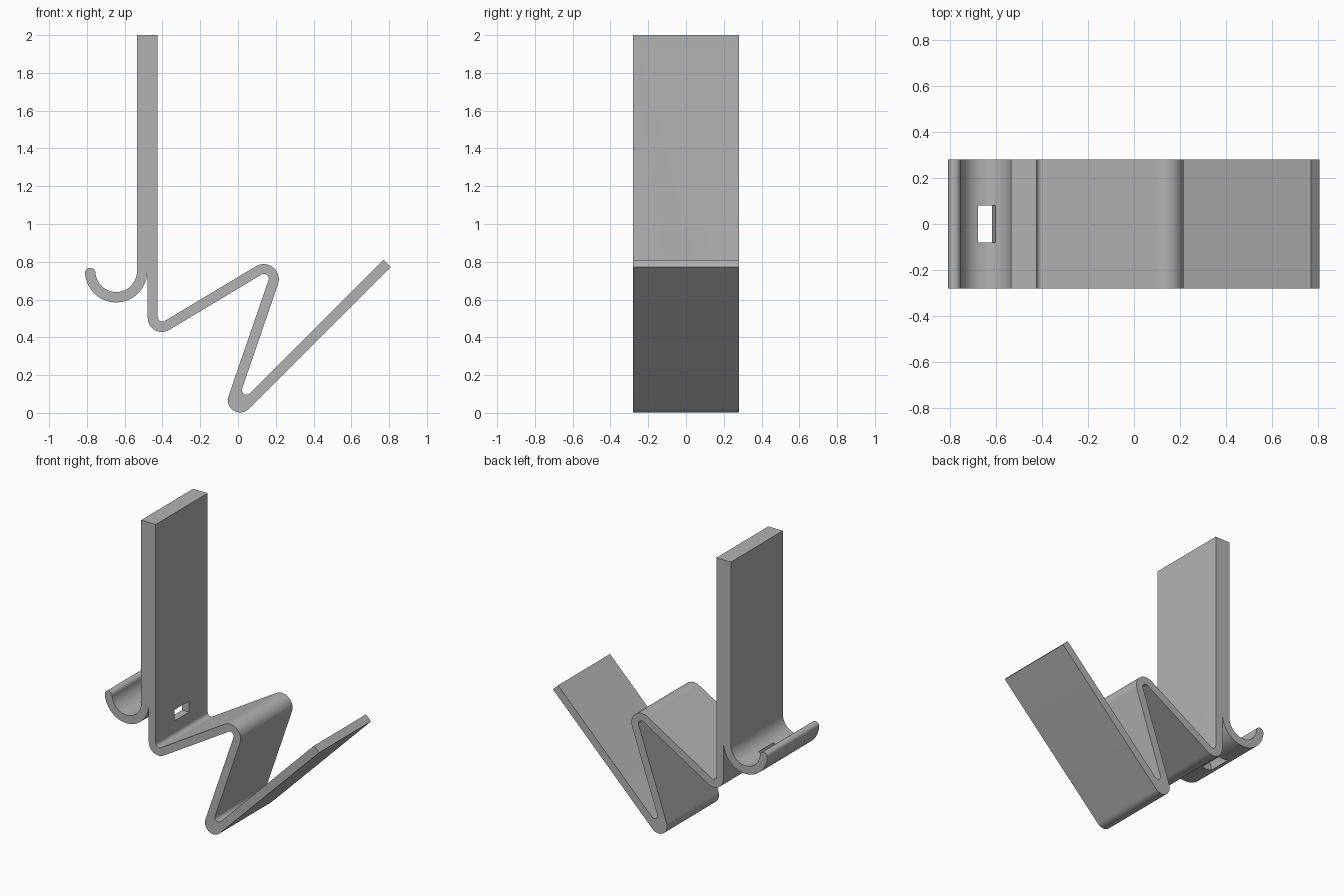
import bpy, bmesh, math
from mathutils import Vector, Matrix

old = bpy.data.objects.get("Cube")
if old:
    bpy.data.objects.remove(old, do_unlink=True)

HALF = 0.28          # half the width of the band
TOP = 2.0

grey = bpy.data.materials.new("plain grey")
grey.use_nodes = True
grey.diffuse_color = (0.45, 0.45, 0.45, 1)
grey.node_tree.nodes["Principled BSDF"].inputs["Base Color"].default_value = (0.45, 0.45, 0.45, 1)


def arc(cx, cz, r, a0, a1, n):
    """Points on an arc, angles in degrees."""
    angles = [math.radians(a0 + (a1 - a0) * i / n) for i in range(n + 1)]
    return [Vector((cx + r * math.cos(a), cz + r * math.sin(a))) for a in angles]


def fillet(before, corner, after, r, n=18):
    """Round the corner of a polyline with radius r."""
    p, c, q = Vector(before), Vector(corner), Vector(after)
    u, v = (p - c).normalized(), (q - c).normalized()
    half = u.angle(v) / 2
    centre = c + (u + v).normalized() * (r / math.sin(half))
    reach = r / math.tan(half)
    start, end = c + u * reach - centre, c + v * reach - centre
    turn = start.angle_signed(end)      # clockwise positive
    return [centre + Matrix.Rotation(-turn * i / n, 2) @ start for i in range(n + 1)]


def rounded(path):
    """Polyline of (x, z, radius); zero radius stays sharp."""
    points = []
    for i, (x, z, r) in enumerate(path):
        if r:
            points += fillet(path[i - 1][:2], (x, z), path[i + 1][:2], r)
        else:
            points.append(Vector((x, z)))
    return points


def extrude(name, points, half):
    """Extrude an x-z outline evenly along y."""
    bm = bmesh.new()
    face = bm.faces.new([bm.verts.new((p.x, -half, p.y)) for p in points])
    moved = bmesh.ops.extrude_face_region(bm, geom=[face])["geom"]
    verts = [g for g in moved if isinstance(g, bmesh.types.BMVert)]
    bmesh.ops.translate(bm, verts=verts, vec=(0, 2 * half, 0))
    bmesh.ops.recalc_face_normals(bm, faces=bm.faces)
    mesh = bpy.data.meshes.new(name)
    bm.to_mesh(mesh)
    bm.free()
    mesh.materials.append(grey)
    obj = bpy.data.objects.new(name, mesh)
    bpy.context.collection.objects.link(obj)
    return obj


# Upper side of the folded band, from the upright's top to the ramp tip
upper = rounded([(-0.425, TOP, 0), (-0.425, 0.464, 0.025), (0.283, 0.889, 0.08),
                 (-0.013, 0.027, 0.025), (0.77, 0.81, 0)])
# Lower side, from the ramp tip back to the gap under the upright
lower = rounded([(0.808, 0.772, 0), (-0.142, -0.178, 0.065), (0.184, 0.768, 0.025),
                 (-0.478, 0.371, 0.075), (-0.478, 0.741, 0)])
# Hook with a round tip
hx, hz, outer, inner, end = -0.645, 0.75, 0.165, 0.11, -176
hook = arc(hx, hz, outer, -4, end, 40)
mid, tip_r = (outer + inner) / 2, (outer - inner) / 2
tip = Vector((hx, hz)) + mid * Vector((math.cos(math.radians(end)), math.sin(math.radians(end))))
hook += arc(tip.x, tip.y, tip_r, end, end - 180, 16)[1:-1]
hook += arc(hx, hz, inner, end, 0, 40)

stand = extrude("folded_stand", upper + lower + hook + [Vector((-0.535, TOP))], HALF)


def cut_slot(x, z, length, height, tilt):
    """Cut a rectangular slot through the middle of the band."""
    corners = [(-1, -1), (1, -1), (1, 1), (-1, 1)]
    turn = Matrix.Rotation(math.radians(tilt), 2)
    points = [Vector((x, z)) + turn @ Vector((a * length / 2, b * height / 2)) for a, b in corners]
    cutter = extrude("slot_cutter", points, 0.08)
    cutter.hide_render = True
    mod = stand.modifiers.new("slot", "BOOLEAN")
    mod.operation = "DIFFERENCE"
    mod.solver = "EXACT"
    mod.object = cutter
    bpy.context.view_layer.objects.active = stand
    bpy.ops.object.modifier_apply(modifier=mod.name)
    bpy.data.objects.remove(cutter, do_unlink=True)


cut_slot(-0.45, 0.62, 0.065, 0.076, 0)       # slot in the upright strip
cut_slot(-0.65, 0.612, 0.074, 0.13, -14)     # slot in the hook floor

bpy.ops.object.select_all(action="DESELECT")
stand.select_set(True)
bpy.context.view_layer.objects.active = stand
bpy.ops.object.shade_smooth_by_angle(angle=math.radians(30))
